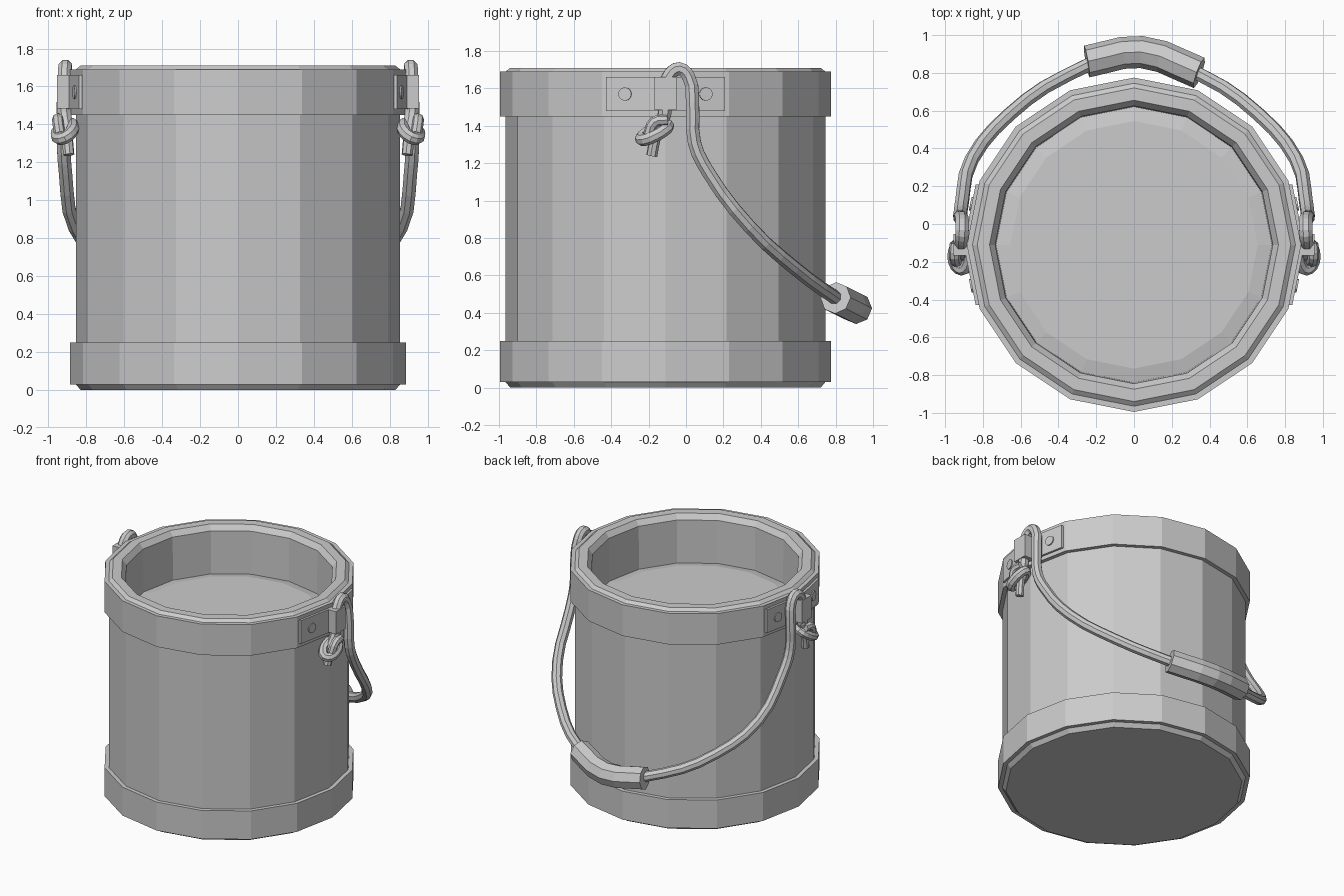
import bpy, bmesh
from math import pi, cos, sin
from mathutils import Vector, Matrix

old = bpy.data.objects.get("Cube")
if old:
    bpy.data.objects.remove(old)

grey = bpy.data.materials.new("plain grey")
grey.use_nodes = True
GREY = (0.6, 0.6, 0.6, 1)
grey.diffuse_color = GREY
grey.node_tree.nodes["Principled BSDF"].inputs["Base Color"].default_value = GREY

CY = -0.11      # bucket axis
SIDES = 16


def add(name, bm):
    bmesh.ops.recalc_face_normals(bm, faces=bm.faces)
    me = bpy.data.meshes.new(name)
    bm.to_mesh(me)
    bm.free()
    me.materials.append(grey)
    ob = bpy.data.objects.new(name, me)
    bpy.context.collection.objects.link(ob)
    return ob


def lathe(name, profile):
    bm = bmesh.new()
    rings = []
    for r, z in profile:
        rings.append([bm.verts.new((r * sin(2 * pi * i / SIDES),
                                    CY - r * cos(2 * pi * i / SIDES), z))
                      for i in range(SIDES)])
    for a, b in zip(rings, rings[1:]):
        for i in range(SIDES):
            j = (i + 1) % SIDES
            bm.faces.new((a[i], a[j], b[j], b[i]))
    bm.faces.new(rings[0])
    bm.faces.new(rings[-1])
    return add(name, bm)


def rope(name, points, radius, cyclic=False, steps=3):
    cu = bpy.data.curves.new(name, 'CURVE')
    cu.dimensions = '3D'
    cu.bevel_depth = radius
    cu.bevel_resolution = 2
    cu.resolution_u = steps
    cu.use_fill_caps = True
    sp = cu.splines.new('BEZIER')
    sp.bezier_points.add(len(points) - 1)
    for bp, p in zip(sp.bezier_points, points):
        bp.co = p
        bp.handle_left_type = bp.handle_right_type = 'AUTO'
    sp.use_cyclic_u = cyclic
    sp.use_smooth = False
    cu.materials.append(grey)
    ob = bpy.data.objects.new(name, cu)
    bpy.context.collection.objects.link(ob)


def box(name, lo, hi):
    bm = bmesh.new()
    lo, hi = Vector(lo), Vector(hi)
    bmesh.ops.create_cube(bm, size=1)
    for v in bm.verts:
        v.co = (lo + hi) / 2 + v.co * (hi - lo)
    return add(name, bm)


def flip(points, s):
    return [(x * s, y, z) for x, y, z in points]


# Bucket: foot, bands, lip and raised inner floor
lathe("bucket", [(.83, 0), (.855, .03), (.885, .03), (.885, .25), (.855, .25),
                 (.855, 1.45), (.885, 1.45), (.885, 1.69), (.855, 1.69),
                 (.83, 1.71), (.765, 1.71), (.735, 1.67), (.73, 1.34), (.655, 1.355)])

# Rope handle, mirrored about the middle
half = [(.9, -.16, 1.36), (.915, -.115, 1.46), (.915, -.11, 1.6), (.913, -.085, 1.675),
        (.91, -.035, 1.705), (.91, .015, 1.66), (.92, .035, 1.52), (.92, .045, 1.31),
        (.91, .12, 1.15), (.86, .34, .86), (.66, .58, .64), (.36, .785, .49)]
rope("rope_handle", half + [(0, .9, .425)] + flip(half[::-1], -1), .038)

# Grip sleeve
rope("grip", [(-.25, .86, .45), (.04, .91, .425), (.345, .8, .48)], .085, steps=3)

# Side fittings
for s, side in ((1, "left"), (-1, "right")):
    # Plate bent around the band corner
    bm = bmesh.new()
    cols = []
    tilt = pi / SIDES
    length = .325
    for k in (-1, 0, 1):
        x0 = .88 - abs(k) * length * sin(tilt)
        y = CY + k * length * cos(tilt)
        cols.append([bm.verts.new((s * x, y, z))
                     for x, z in ((x0, 1.48), (x0 + .022, 1.48), (x0 + .022, 1.66), (x0, 1.66))])
    for a, b in zip(cols, cols[1:]):
        for i in range(4):
            j = (i + 1) % 4
            bm.faces.new((a[i], a[j], b[j], b[i]))
    bm.faces.new(cols[0])
    bm.faces.new(cols[-1])
    add(side + "_plate", bm)

    # Rivets
    for k, end in ((-1, "front"), (1, "back")):
        bm = bmesh.new()
        reach = .22
        place = (Matrix.Translation((s * (.9 - reach * sin(tilt)), CY + k * reach * cos(tilt), 1.57))
                 @ Matrix.Rotation(s * k * tilt, 4, 'Z') @ Matrix.Rotation(pi / 2, 4, 'Y'))
        bmesh.ops.create_cone(bm, cap_ends=True, segments=12, radius1=.036, radius2=.036,
                              depth=.02, matrix=place)
        add(f"{side}_{end}_rivet", bm)

    # Rope socket
    box(side + "_socket", (min(s * .88, s * .955), -.168, 1.485),
        (max(s * .88, s * .955), -.052, 1.66))

    # Knot loop and loose end
    ring = []
    for i in range(8):
        a = 2 * pi * i / 8
        ring.append((.912 + .042 * cos(a), -.168 + .072 * sin(a),
                     1.365 + .035 * sin(a) - .02 * cos(a)))
    rope(side + "_knot_loop", flip(ring, s), .034, True, 2)
    rope(side + "_rope_end", flip([(.905, -.14, 1.4), (.9, -.165, 1.33), (.892, -.183, 1.24)], s), .03)
    rope(side + "_knot_strand", flip([(.945, -.1, 1.43), (.95, -.17, 1.42), (.94, -.2, 1.35)], s), .03)
